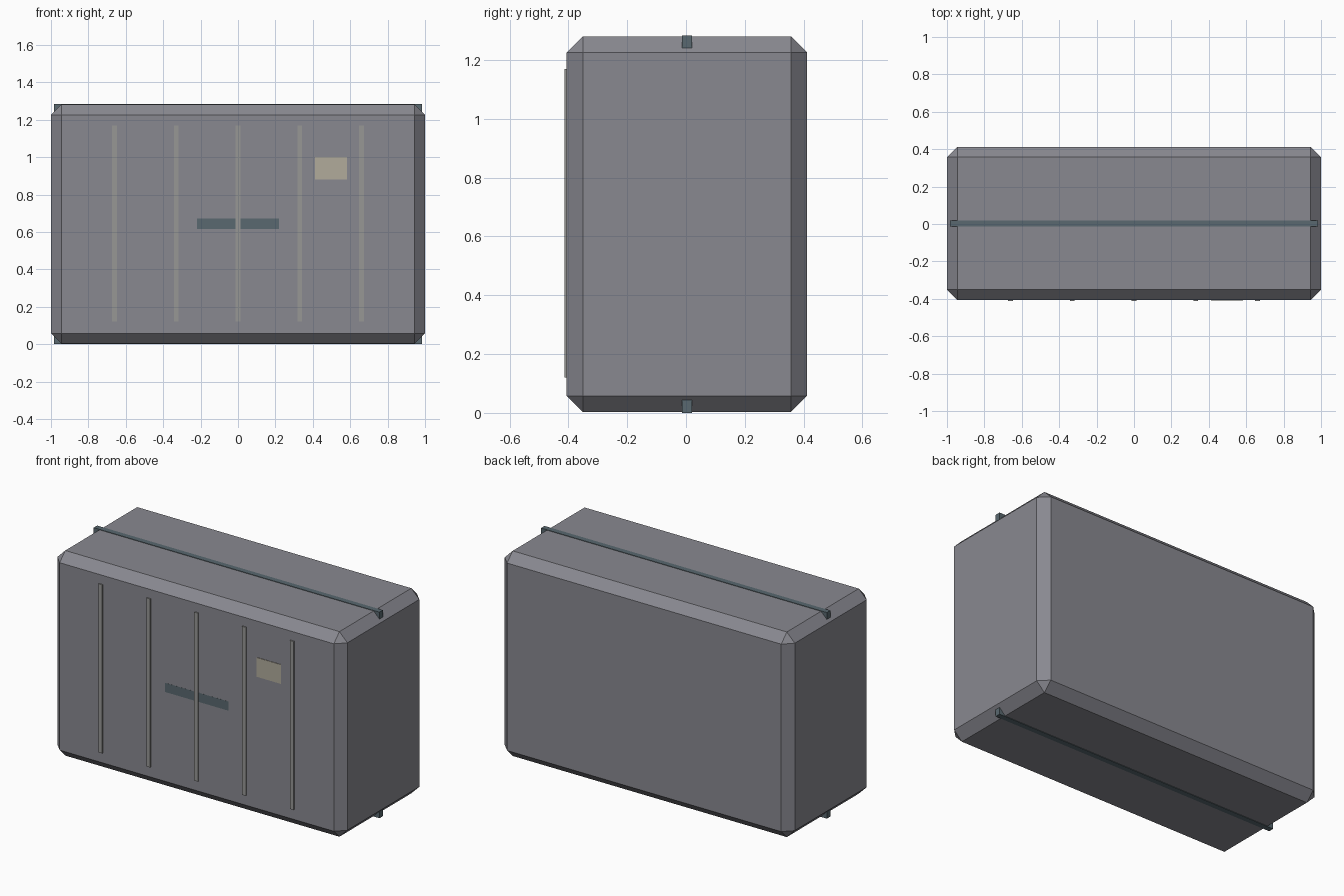
import bpy

if "Cube" in bpy.data.objects:
    bpy.data.objects.remove(bpy.data.objects["Cube"])


def material(name, rgb):
    m = bpy.data.materials.new(name)
    m.diffuse_color = (*rgb, 1)
    m.use_nodes = True
    m.node_tree.nodes["Principled BSDF"].inputs["Base Color"].default_value = m.diffuse_color
    return m


def box(name, lo, hi, mat=None, bevel=0):
    """Box between two opposite corners, optionally chamfered."""
    bpy.ops.mesh.primitive_cube_add(size=1, location=[(a + b) / 2 for a, b in zip(lo, hi)])
    ob = bpy.context.object
    ob.name = name
    ob.scale = [b - a for a, b in zip(lo, hi)]
    bpy.ops.object.transform_apply(location=False, rotation=False, scale=True)
    if mat:
        ob.data.materials.append(mat)
    if bevel:
        mod = ob.modifiers.new("chamfer", "BEVEL")
        mod.width = bevel
        mod.segments = 1
    return ob


shell = material("shell_grey", (0.25, 0.25, 0.28))
metal = material("dark_metal", (0.10, 0.14, 0.16))
trim = material("rib_grey", (0.31, 0.31, 0.30))
paper = material("label_beige", (0.44, 0.41, 0.33))

FRONT, BACK, TOP = -0.406, 0.412, 1.284

# Chamfered case body
box("case_body", (-1, FRONT, 0.003), (1, BACK, TOP - 0.003), shell, 0.055)

# Edge rails along the top and bottom, proud at the chamfered ends
for name, z in (("bottom_rail", 0), ("top_rail", TOP - 0.046)):
    box(name, (-0.985, -0.014, z), (0.985, 0.02, z + 0.046), metal)

# Vertical ribs on the front
for i in range(-2, 3):
    x = i * 0.33
    box(f"front_rib_{i + 3}", (x - 0.013, -0.413, 0.12), (x + 0.013, FRONT + 0.01, 1.17), trim)

# Blank label plate and flush handle plate
box("label_plate", (0.413, -0.409, 0.88), (0.582, FRONT + 0.01, 1.0), paper)
box("handle_plate", (-0.22, FRONT - 0.0005, 0.615), (0.22, FRONT + 0.02, 0.672), metal)
